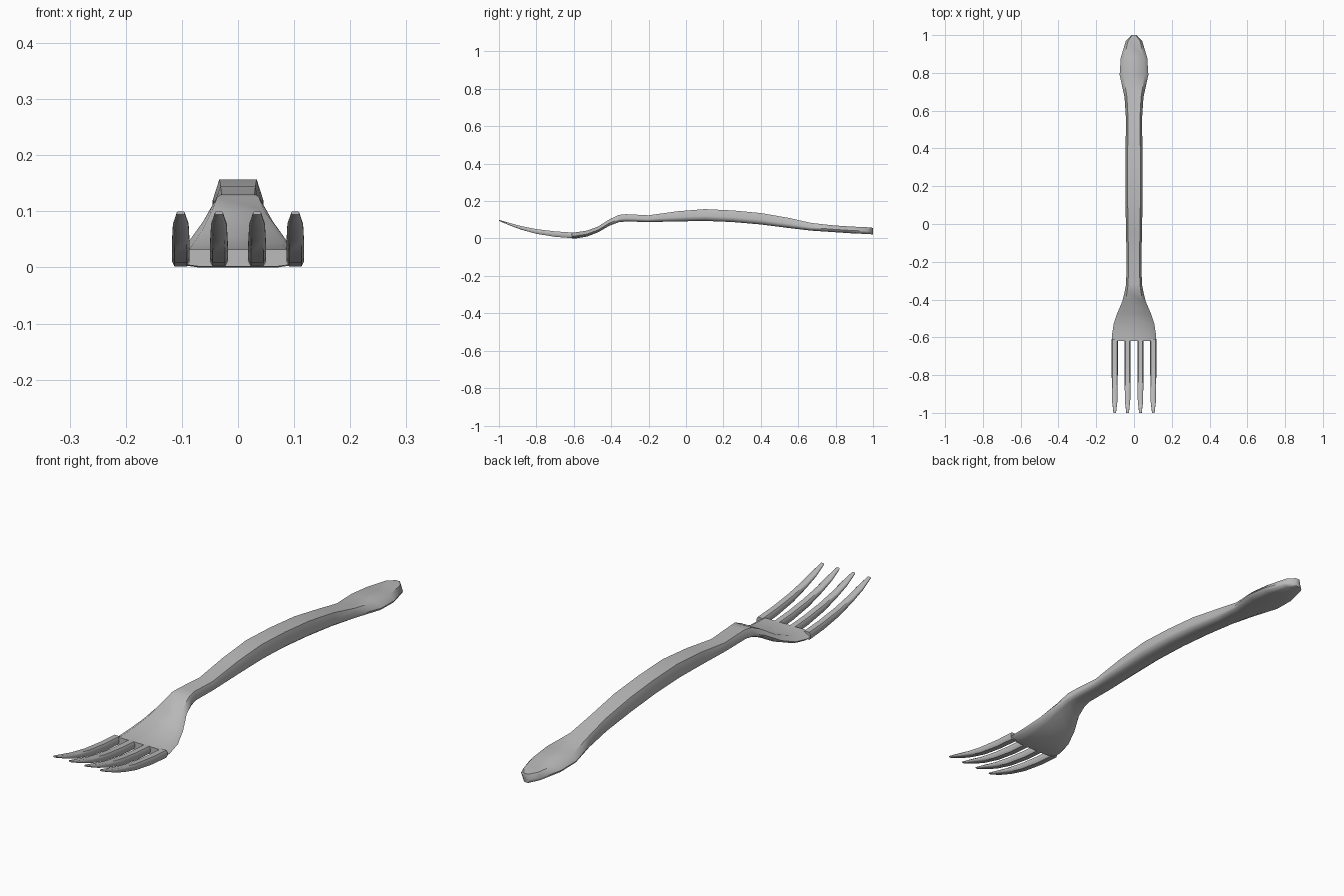
import bpy, bmesh

cube = bpy.data.objects.get("Cube")
if cube:
    bpy.data.objects.remove(cube, do_unlink=True)

steel = bpy.data.materials.new("brushed_grey_metal")
steel.use_nodes = True
COLOUR = (0.5, 0.5, 0.5, 1)
steel.diffuse_color = COLOUR
steel.node_tree.nodes["Principled BSDF"].inputs["Base Color"].default_value = COLOUR


def loft(name, stations, section, centre_x=0.0, angle=0.9):
    """Skin a unit section through (y, half_width, z_low, z_high) stations."""
    bm = bmesh.new()
    rings = []
    for y, w, low, high in stations:
        rings.append([bm.verts.new((centre_x + u * w, y, low + v * (high - low)))
                      for u, v in section])
    n = len(section)
    for a, b in zip(rings, rings[1:]):
        for i in range(n):
            j = (i + 1) % n
            bm.faces.new((a[i], a[j], b[j], b[i]))
    bm.faces.new(rings[0])
    bm.faces.new(rings[-1])
    bmesh.ops.recalc_face_normals(bm, faces=bm.faces)
    mesh = bpy.data.meshes.new(name)
    bm.to_mesh(mesh)
    bm.free()
    mesh.materials.append(steel)
    obj = bpy.data.objects.new(name, mesh)
    bpy.context.collection.objects.link(obj)
    bpy.ops.object.select_all(action="DESELECT")
    obj.select_set(True)
    bpy.context.view_layer.objects.active = obj
    bpy.ops.object.shade_smooth_by_angle(angle=angle)
    return obj


# Bevelled section: flat top and bottom, widest below the middle
half = [(0.6, 0), (0.93, 0.18), (1, 0.42), (0.74, 1)]
bevelled = half + [(-u, v) for u, v in reversed(half)]

# Head and handle in one sweep
loft("handle_and_head", [
    (-0.62, 0.117, 0.002, 0.032),
    (-0.59, 0.117, 0.000, 0.033),
    (-0.53, 0.108, 0.010, 0.042),
    (-0.47, 0.088, 0.033, 0.064),
    (-0.41, 0.062, 0.068, 0.102),
    (-0.36, 0.050, 0.087, 0.126),
    (-0.32, 0.042, 0.091, 0.130),
    (-0.20, 0.039, 0.088, 0.124),
    (-0.05, 0.042, 0.091, 0.145),
    (0.10, 0.045, 0.094, 0.157),
    (0.25, 0.045, 0.088, 0.150),
    (0.40, 0.045, 0.075, 0.136),
    (0.55, 0.042, 0.056, 0.110),
    (0.67, 0.050, 0.042, 0.083),
    (0.79, 0.076, 0.034, 0.070),
    (0.88, 0.070, 0.028, 0.064),
    (0.97, 0.043, 0.024, 0.060),
    (1.00, 0.012, 0.022, 0.057),
], bevelled)

# Four matching tines curving up to narrow tips
tine_path = [
    (-0.61, 0.016, 0.002, 0.032),
    (-0.70, 0.016, 0.009, 0.038),
    (-0.80, 0.016, 0.025, 0.050),
    (-0.88, 0.015, 0.047, 0.066),
    (-0.94, 0.014, 0.069, 0.082),
    (-1.00, 0.007, 0.094, 0.100),
]
rounded_bar = [(0.7, 0), (1, 0.3), (1, 0.7), (0.7, 1),
               (-0.7, 1), (-1, 0.7), (-1, 0.3), (-0.7, 0)]
for name, x in (("outer_tine", 0.102), ("inner_tine", 0.034)):
    for side, sign in (("left", 1), ("right", -1)):
        loft(f"{side}_{name}", tine_path, rounded_bar, sign * x)
